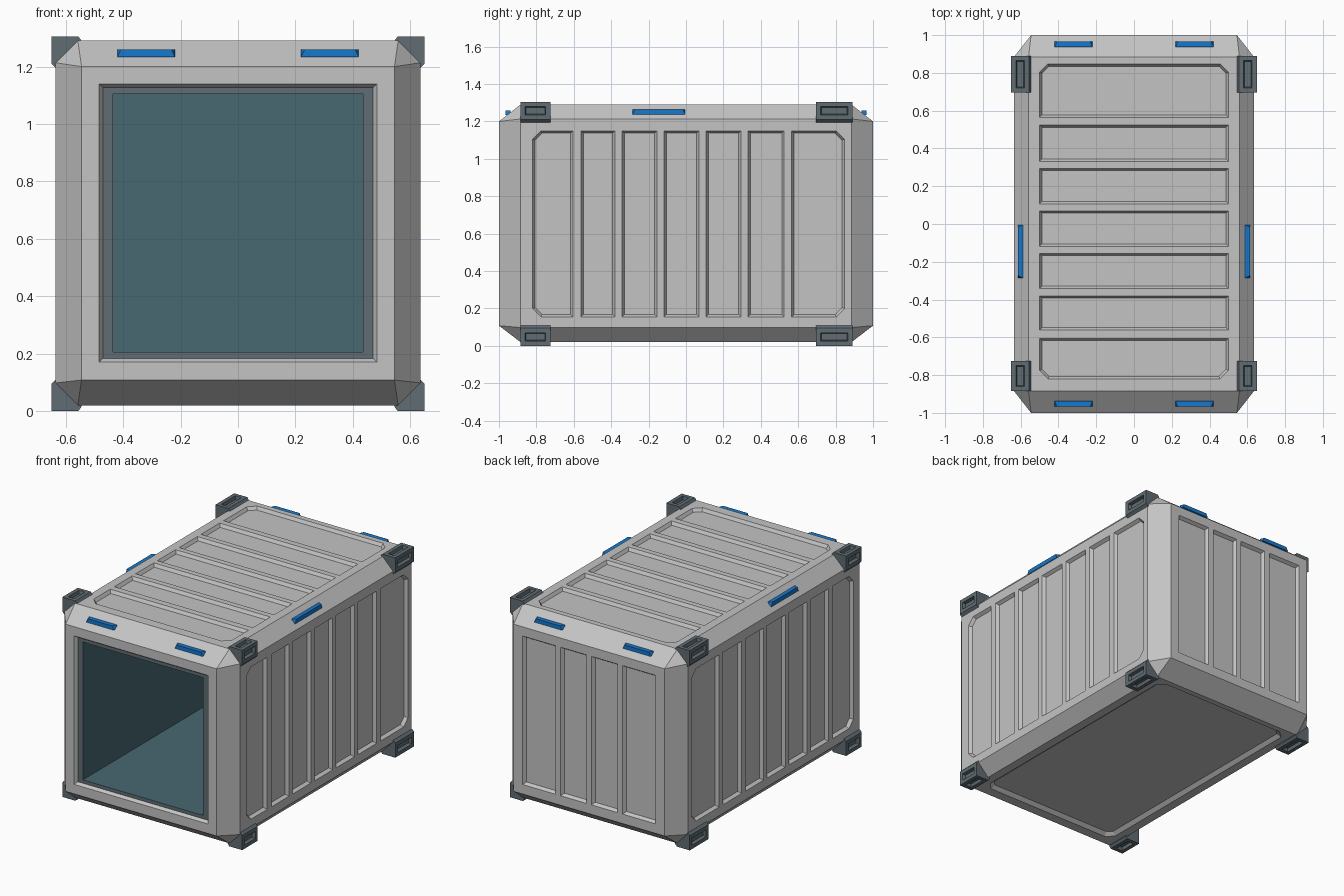
import bpy, bmesh
from mathutils import Vector

if "Cube" in bpy.data.objects:
    bpy.data.objects.remove(bpy.data.objects["Cube"])


def material(name, rgb):
    m = bpy.data.materials.new(name)
    m.diffuse_color = (*rgb, 1)
    m.use_nodes = True
    m.node_tree.nodes["Principled BSDF"].inputs["Base Color"].default_value = m.diffuse_color
    return m


GREY = material("light grey paint", (0.55, 0.55, 0.55))
METAL = material("dark metal", (0.115, 0.15, 0.17))
TEAL = material("teal interior", (0.065, 0.138, 0.165))
BLUE = material("blue light", (0.008, 0.19, 0.62))


def hull(points):
    """Convex solid with merged flat faces."""
    bm = bmesh.new()
    for p in points:
        bm.verts.new(p)
    bmesh.ops.convex_hull(bm, input=bm.verts[:])
    bmesh.ops.dissolve_limit(bm, angle_limit=0.01, verts=bm.verts[:], edges=bm.edges[:])
    bmesh.ops.recalc_face_normals(bm, faces=bm.faces[:])
    return bm


def make_object(name, bm, *mats):
    me = bpy.data.meshes.new(name)
    bm.to_mesh(me)
    bm.free()
    for m in mats:
        me.materials.append(m)
    ob = bpy.data.objects.new(name, me)
    bpy.context.collection.objects.link(ob)
    return ob


def merge(target, bm):
    me = bpy.data.meshes.new("temp")
    bm.to_mesh(me)
    bm.free()
    target.from_mesh(me)
    bpy.data.meshes.remove(me)


def outline(u0, u1, v0, v1, lo, hi, off):
    """Rectangle inset by off, corners cut at the low and/or high u end."""
    u0, u1, v0, v1 = u0 + off, u1 - off, v0 + off, v1 - off
    pts = []
    for u, s, c in ((u0, 1, lo), (u1, -1, hi)):
        c = c - 0.586 * off if c else 0
        for v, t in ((v0, 1), (v1, -1)):
            pts += [(u + s * c, v), (u, v + t * c)] if c else [(u, v)]
    return pts


def recess(target, place, u0, u1, v0, v1, lo=0, hi=0, slope=0.013, depth=0.02):
    """Add a tapered cutter that starts outside the wall and sinks into it."""
    pts = [place(u, v, depth) for u, v in outline(u0, u1, v0, v1, lo, hi, -slope)]
    pts += [place(u, v, -depth) for u, v in outline(u0, u1, v0, v1, lo, hi, slope)]
    merge(target, hull(pts))


def cut(ob, bm):
    cutter = make_object("cutter", bm)
    cutter.hide_render = True
    mod = ob.modifiers.new("cut", 'BOOLEAN')
    mod.operation, mod.solver, mod.object = 'DIFFERENCE', 'EXACT', cutter
    bpy.context.view_layer.objects.active = ob
    bpy.ops.object.modifier_apply(modifier=mod.name)
    bpy.data.objects.remove(cutter)


# Chamfered container shell
S = (-1, 1)
pts = []
for x in S:
    for y in S:
        for top in (0, 1):
            pts += [(x * .545, y, (.108, 1.2)[top]),
                    (x * .635, y * .885, (.098, 1.213)[top]),
                    (x * .558, y * .885, (.02, 1.29)[top])]
body = make_object("container_shell", hull(pts), GREY, METAL, TEAL)

# Recessed panels on sides, roof, back and underside, plus the door recess
bays = [(-.82, -.605), (-.562, -.38), (-.342, -.155), (-.118, .07),
        (.107, .295), (.332, .525), (.565, .848)]
bm = bmesh.new()
for i, (a, b) in enumerate(bays):
    lo, hi = (.045 if i == 0 else 0), (.045 if i == 6 else 0)
    for s in S:
        recess(bm, lambda u, v, d, s=s: (s * (.635 + d), u, v), a, b, .155, 1.15, lo, hi)
    recess(bm, lambda u, v, d: (v, u, 1.29 + d), a, b, -.5, .5, lo, hi)
for a, b in ((-.48, -.243), (-.205, -.018), (.018, .205), (.243, .48)):
    recess(bm, lambda u, v, d: (u, 1 + d, v), a, b, .17, 1.14)
recess(bm, lambda u, v, d: (v, u, .02 - d), -.82, .848, -.5, .5, .045, .045, slope=.025)
recess(bm, lambda u, v, d: (u, -1 - d, v), -.484, .484, .17, 1.14)
cut(body, bm)

# Hollow interior
cut(body, hull([(x * .435, y, z) for x in S for y in (-.99, .93) for z in (.205, 1.105)]))
for f in body.data.polygons:
    c = f.center
    inside = all(abs(body.data.vertices[v].co.x) < .44 and
                 .2 < body.data.vertices[v].co.z < 1.11 and
                 -.985 < body.data.vertices[v].co.y < .94 for v in f.vertices)
    ring = abs(f.normal.y) > .9 and -.99 < c.y < -.97
    f.material_index = 2 if inside else 1 if ring else 0

# Corner castings with slots on the outer and top or bottom faces
profile = [(.545, 1.195), (.545, 1.29), (.556, 1.305), (.65, 1.305), (.65, 1.21), (.635, 1.195)]
for sx, xn in ((-1, "left"), (1, "right")):
    for y0, y1, yn in ((-.885, -.725, "front"), (.695, .89, "back")):
        for sz, zn in ((-1, "bottom"), (1, "top")):
            bm = hull([(sx * x, y, z if sz > 0 else 1.305 - z) for x, z in profile for y in (y0, y1)])
            faces = [f for f in bm.faces if f.normal.x * sx > .95 or f.normal.z * sz > .95]
            faces = [f for f in faces if f.calc_area() > .008]
            bmesh.ops.inset_individual(bm, faces=faces, thickness=.025, use_even_offset=True)
            bmesh.ops.inset_individual(bm, faces=faces, thickness=.005, depth=-.02, use_even_offset=True)
            make_object(f"corner_casting_{xn}_{yn}_{zn}", bm, METAL)


# Blue marker lights sunk in the upper chamfers
def light(name, a, b, r0, r1, z0, z1, place):
    pts = []
    for t, s in ((a, 1), (b, -1)):
        pts += [place(t, r0, z0), place(t, r0, z1), place(t, r1, z0), place(t + s * .012, r1, z1)]
    make_object(name, hull(pts), BLUE)


for s in S:
    for k in S:
        light("end_light", k * .32 - .1, k * .32 + .1, .937, .966, 1.234, 1.259,
              lambda t, r, z, s=s: (t, s * r, z))
    light("side_light", -.285, -.005, .588, .613, 1.238, 1.265,
          lambda t, r, z, s=s: (s * r, t, z))
